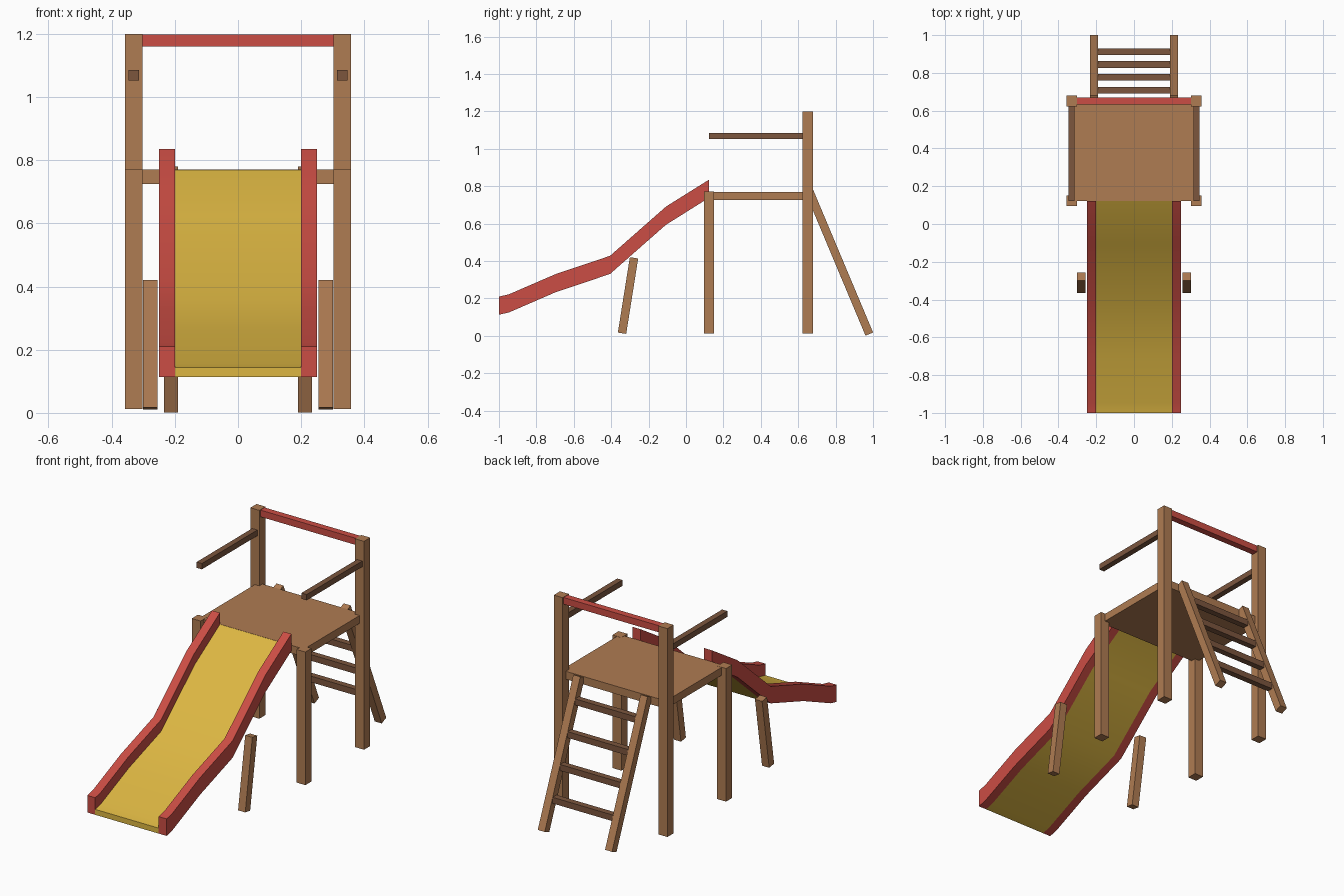
import bpy, bmesh, math
from mathutils import Vector, Matrix

if "Cube" in bpy.data.objects:
    bpy.data.objects.remove(bpy.data.objects["Cube"])


def material(name, rgb):
    m = bpy.data.materials.new(name)
    m.diffuse_color = (*rgb, 1)
    m.use_nodes = True
    m.node_tree.nodes["Principled BSDF"].inputs["Base Color"].default_value = m.diffuse_color
    return m


WOOD = material("light wood", (0.43, 0.20, 0.085))
DARK = material("dark wood", (0.20, 0.092, 0.048))
RED = material("red paint", (0.60, 0.075, 0.058))
YELLOW = material("yellow slide", (0.72, 0.47, 0.055))


def finish(name, bm, mat):
    bmesh.ops.recalc_face_normals(bm, faces=bm.faces)
    me = bpy.data.meshes.new(name)
    bm.to_mesh(me)
    bm.free()
    me.materials.append(mat)
    ob = bpy.data.objects.new(name, me)
    bpy.context.collection.objects.link(ob)
    return ob


def box(name, x, y, z, mat):
    """Axis-aligned box from (min, max) ranges."""
    bm = bmesh.new()
    size = Matrix.Diagonal((x[1] - x[0], y[1] - y[0], z[1] - z[0], 1))
    mid = Matrix.Translation((sum(x) / 2, sum(y) / 2, sum(z) / 2))
    bmesh.ops.create_cube(bm, size=1, matrix=mid @ size)
    return finish(name, bm, mat)


def beam(name, x, a, b, w, mat):
    """Square beam leaning in the y-z plane from a to b."""
    (ya, za), (yb, zb) = a, b
    bm = bmesh.new()
    length = math.hypot(yb - ya, zb - za)
    turn = Matrix.Rotation(-math.atan2(yb - ya, zb - za), 4, 'X')
    mid = Matrix.Translation((x, (ya + yb) / 2, (za + zb) / 2))
    bmesh.ops.create_cube(bm, size=1, matrix=mid @ turn @ Matrix.Diagonal((w, w, length, 1)))
    return finish(name, bm, mat)


def ribbon(name, x0, x1, path, height, mat):
    """Strip following a y-z path, with vertical thickness."""
    bm = bmesh.new()
    rings = [[bm.verts.new((x, y, z + h)) for x, h in
              ((x0, 0), (x1, 0), (x1, height), (x0, height))] for y, z in path]
    for r, s in zip(rings, rings[1:]):
        for i in range(4):
            j = (i + 1) % 4
            bm.faces.new((r[i], r[j], s[j], s[i]))
    bm.faces.new(rings[0])
    bm.faces.new(rings[-1])
    ob = finish(name, bm, mat)
    bpy.ops.object.select_all(action='DESELECT')
    ob.select_set(True)
    bpy.context.view_layer.objects.active = ob
    bpy.ops.object.shade_smooth_by_angle(angle=math.radians(30))
    return ob


# Slide: chute and raised sides share one profile
path = [(-1.0, 0.113), (-0.947, 0.125), (-0.70, 0.232),
        (-0.406, 0.331), (-0.107, 0.594), (0.123, 0.738)]
ribbon("slide_chute", -0.2, 0.2, path, 0.031, YELLOW)

# Platform and top bar
box("platform", (-0.33, 0.33), (0.123, 0.651), (0.725, 0.77), WOOD)
box("top_bar", (-0.302, 0.302), (0.633, 0.671), (1.16, 1.198), RED)

# Paired parts on both sides
for side, s in (("left", -1), ("right", 1)):
    def span(a, b):
        return tuple(sorted((s * a, s * b)))
    ribbon(f"slide_side_{side}", *span(0.2, 0.25), path, 0.097, RED)
    box(f"front_post_{side}", span(0.302, 0.358), (0.095, 0.151), (0.013, 0.771), WOOD)
    box(f"back_post_{side}", span(0.302, 0.358), (0.623, 0.679), (0.013, 1.2), WOOD)
    box(f"hand_rail_{side}", span(0.314, 0.347), (0.123, 0.651), (1.052, 1.085), DARK)
    beam(f"slide_leg_{side}", s * 0.278, (-0.342, 0.014), (-0.278, 0.417), 0.045, WOOD)
    beam(f"ladder_stile_{side}", s * 0.212, (0.98, 0.0095), (0.66, 0.7715), 0.044, WOOD)

# Ladder rungs evenly spaced along the stiles
for i in range(4):
    y, z = 0.912 - 0.0677 * i, 0.171 + 0.161 * i
    box(f"ladder_rung_{i + 1}", (-0.192, 0.192), (y - 0.0175, y + 0.0175),
        (z - 0.0175, z + 0.0175), DARK)
